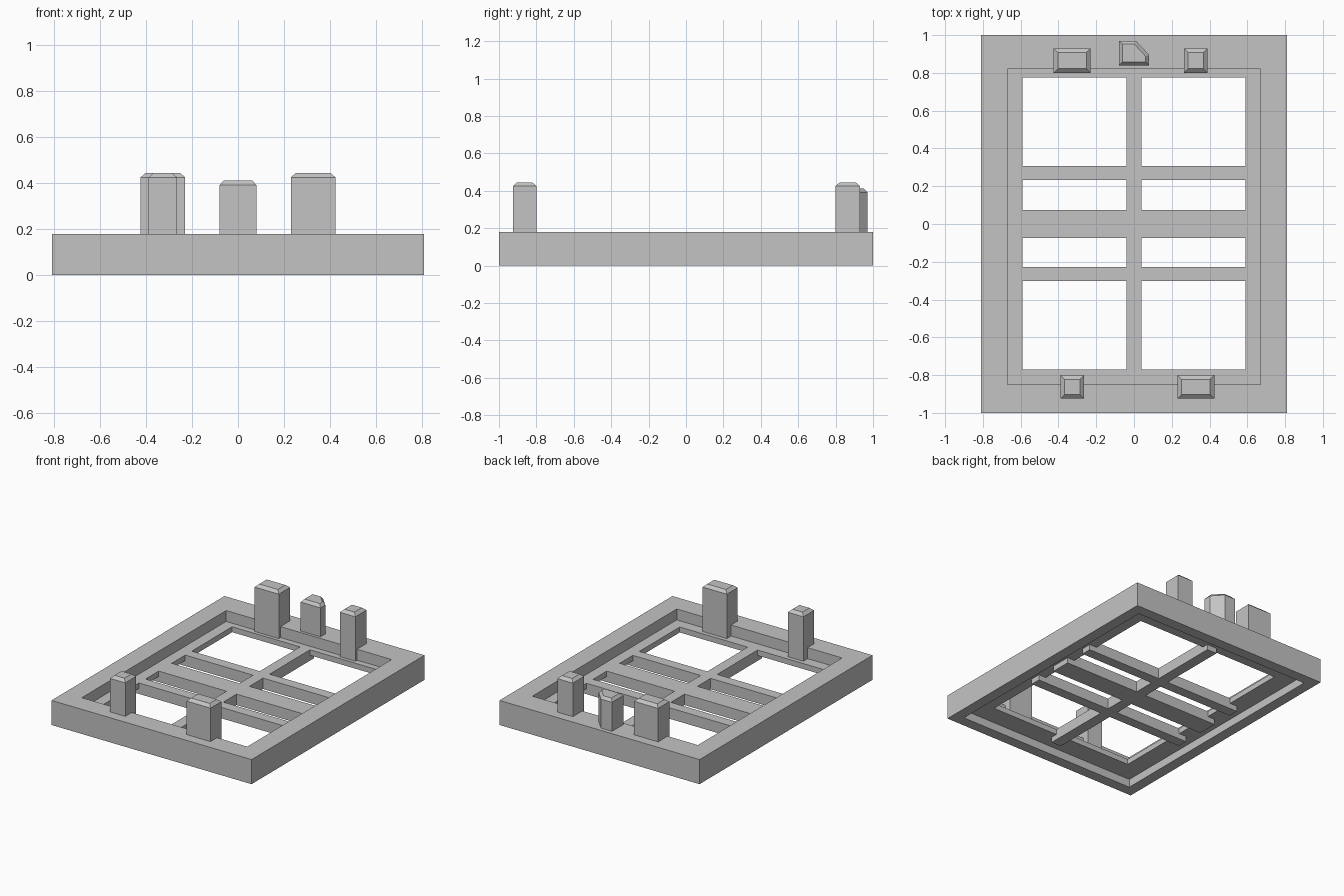
import bpy, bmesh

cube = bpy.data.objects.get("Cube")
if cube:
    bpy.data.objects.remove(cube, do_unlink=True)

grey = bpy.data.materials.new("plain_grey")
grey.use_nodes = True
colour = (0.55, 0.55, 0.55, 1)
grey.diffuse_color = colour
grey.node_tree.nodes["Principled BSDF"].inputs["Base Color"].default_value = colour


def finish(name, bm):
    bmesh.ops.recalc_face_normals(bm, faces=bm.faces)
    mesh = bpy.data.meshes.new(name)
    bm.to_mesh(mesh)
    bm.free()
    mesh.materials.append(grey)
    ob = bpy.data.objects.new(name, mesh)
    bpy.context.collection.objects.link(ob)
    return ob


def rect(x0, x1, y0, y1):
    return [(x0, y0), (x1, y0), (x1, y1), (x0, y1)]


def ring(name, outer, inner, z0, z1):
    """Rectangular frame between two outlines."""
    bm = bmesh.new()
    loops = [[bm.verts.new((x, y, z)) for x, y in pts]
             for pts, z in ((outer, z0), (outer, z1), (inner, z1), (inner, z0))]
    for k in range(4):
        a, b = loops[k], loops[(k + 1) % 4]
        for i in range(4):
            j = (i + 1) % 4
            bm.faces.new((a[i], a[j], b[j], b[i]))
    return finish(name, bm)


def prism(name, outline, z0, z1, inset=0, slope=0):
    """Upright prism, with an optional sloped border around its top."""
    bm = bmesh.new()
    base = bm.faces.new([bm.verts.new((x, y, z0)) for x, y in outline])
    new = bmesh.ops.extrude_face_region(bm, geom=[base])["geom"]
    top = next(g for g in new if isinstance(g, bmesh.types.BMFace))
    for v in top.verts:
        v.co.z = z1 - slope
    bmesh.ops.recalc_face_normals(bm, faces=bm.faces)
    if inset:
        bmesh.ops.inset_region(bm, faces=[top], thickness=inset, use_even_offset=True)
        for v in top.verts:
            v.co.z = z1
    return finish(name, bm)


# Outer frame: a narrow lower rim under a wider upper rim
outside = rect(-0.81, 0.81, -1, 1)
ring("lower_rim", outside, rect(-0.73, 0.73, -0.92, 0.92), 0, 0.06)
ring("upper_rim", outside, rect(-0.67, 0.67, -0.85, 0.82), 0.06, 0.18)

# Recessed ledge with the large opening
ring("ledge", rect(-0.73, 0.73, -0.92, 0.92), rect(-0.59, 0.59, -0.77, 0.775), 0.06, 0.10)

# Crossing bars, deeper than the ledge
for name, y, half in (("front_bar", -0.265, 0.038), ("middle_bar", 0, 0.075), ("back_bar", 0.27, 0.038)):
    prism(name, rect(-0.65, 0.65, y - half, y + half), 0.02, 0.10)
prism("long_bar", rect(-0.04, 0.04, -0.82, 0.82), 0.02, 0.10)

# Standing pegs with sloped tops
for name, x0, x1, y0, y1 in (
        ("front_small_peg", -0.39, -0.265, -0.925, -0.80),
        ("front_large_peg", 0.23, 0.425, -0.925, -0.80),
        ("back_large_peg", -0.425, -0.23, 0.80, 0.93),
        ("back_small_peg", 0.265, 0.39, 0.80, 0.93)):
    prism(name, rect(x0, x1, y0, y1), 0.10, 0.445, 0.022, 0.02)

# Middle peg with one cut corner
prism("cut_corner_peg",
      [(-0.08, 0.84), (0.08, 0.84), (0.08, 0.895), (0.01, 0.97), (-0.08, 0.97)],
      0.17, 0.412, 0.018, 0.02)
